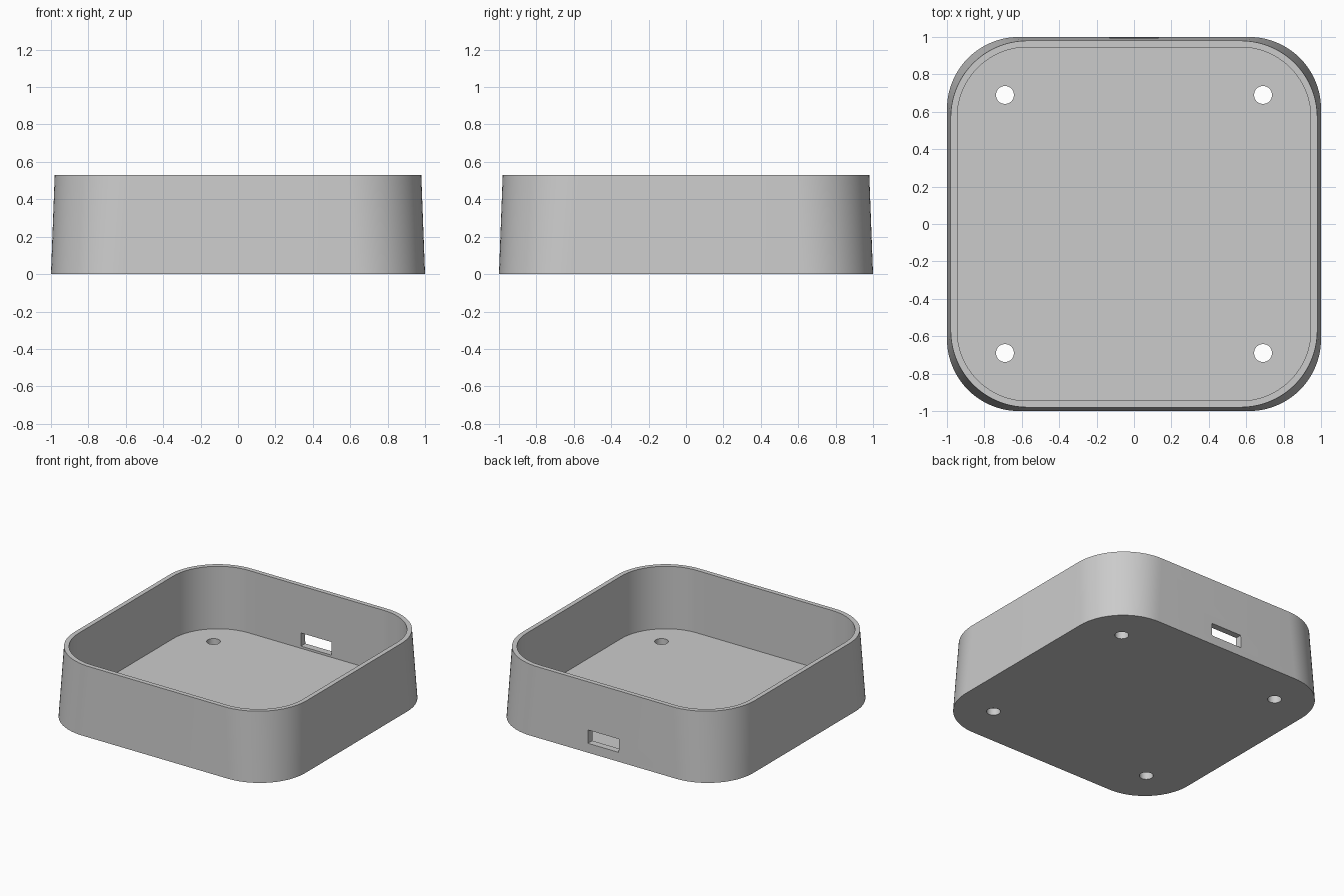
import bpy, bmesh, math

HEIGHT = 0.53
FLOOR = 0.053
ARC_STEPS = 20

cube = bpy.data.objects.get("Cube")
if cube:
    bpy.data.objects.remove(cube, do_unlink=True)

grey = bpy.data.materials.new("light_grey")
grey.use_nodes = True
colour = (0.6, 0.6, 0.6, 1)
grey.diffuse_color = colour
grey.node_tree.nodes["Principled BSDF"].inputs["Base Color"].default_value = colour


def rounded_square(bm, half, radius, z):
    """Ring of vertices around a square with rounded corners."""
    ring = []
    for corner, (sx, sy) in enumerate([(1, 1), (-1, 1), (-1, -1), (1, -1)]):
        for i in range(ARC_STEPS + 1):
            a = math.pi / 2 * (corner + i / ARC_STEPS)
            ring.append(bm.verts.new((sx * (half - radius) + radius * math.cos(a),
                                      sy * (half - radius) + radius * math.sin(a), z)))
    return ring


def bridge(bm, lower, upper):
    n = len(lower)
    for i in range(n):
        j = (i + 1) % n
        bm.faces.new((lower[i], lower[j], upper[j], upper[i]))


# Tray: drafted outer wall, flat rim, straight inner wall and floor
bm = bmesh.new()
rings = [rounded_square(bm, *section) for section in (
    (1.0, 0.385, 0), (0.98, 0.41, HEIGHT),
    (0.945, 0.375, HEIGHT), (0.945, 0.375, FLOOR))]
for lower, upper in zip(rings, rings[1:]):
    bridge(bm, lower, upper)
bm.faces.new(rings[0][::-1])
bm.faces.new(rings[-1])
bmesh.ops.recalc_face_normals(bm, faces=bm.faces)
mesh = bpy.data.meshes.new("tray")
bm.to_mesh(mesh)
bm.free()
tray = bpy.data.objects.new("tray", mesh)
bpy.context.collection.objects.link(tray)
mesh.materials.append(grey)

# Cutters: four screw holes and the rear port slot
cutters = []
for x in (-0.69, 0.69):
    for y in (-0.69, 0.69):
        bpy.ops.mesh.primitive_cylinder_add(vertices=40, radius=0.048, depth=0.3, location=(x, y, 0))
        cutters.append(bpy.context.object)
bpy.ops.mesh.primitive_cube_add(size=1, location=(0, 0.97, 0.12))
bpy.context.object.scale = (0.26, 0.2, 0.1)
cutters.append(bpy.context.object)

bpy.context.view_layer.update()
bpy.ops.object.select_all(action='DESELECT')
tray.select_set(True)
bpy.context.view_layer.objects.active = tray
for cutter in cutters:
    cutter.name = "hole_cutter"
    cutter.hide_render = True
    cutter.data.materials.append(grey)
    mod = tray.modifiers.new("cut", 'BOOLEAN')
    mod.operation = 'DIFFERENCE'
    mod.solver = 'EXACT'
    mod.object = cutter
    bpy.ops.object.modifier_apply(modifier=mod.name)
for cutter in cutters:
    bpy.data.objects.remove(cutter, do_unlink=True)

# Smooth corners with crisp edges
bpy.ops.object.shade_smooth_by_angle(angle=math.radians(30))
